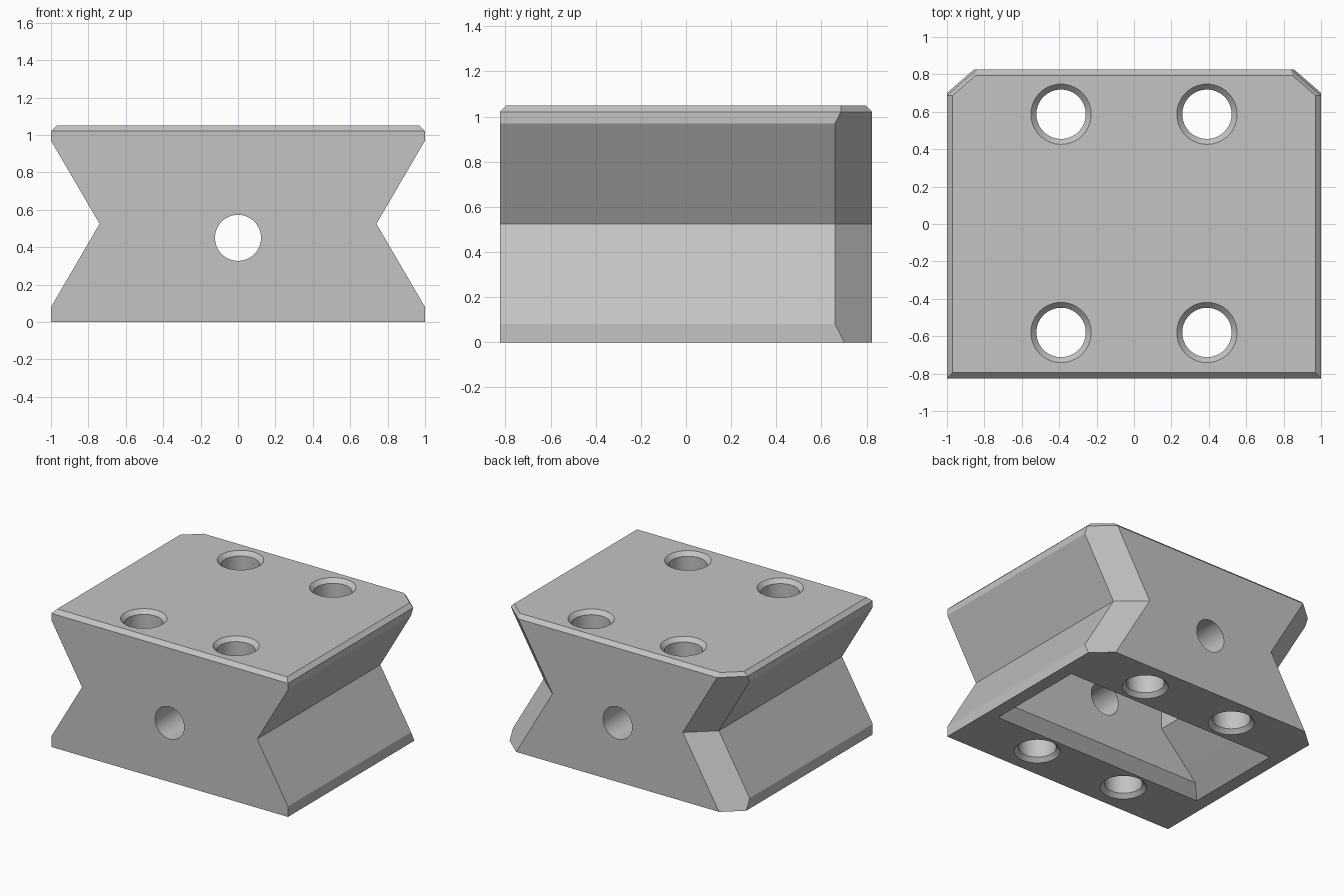
import bpy
import bmesh
from math import cos, sin, pi, radians

old = bpy.data.objects.get("Cube")
if old:
    bpy.data.objects.remove(old, do_unlink=True)

# One plain grey for the whole block
grey = bpy.data.materials.new("light_grey")
grey.use_nodes = True
colour = (0.55, 0.55, 0.55, 1)
grey.diffuse_color = colour
grey.node_tree.nodes["Principled BSDF"].inputs["Base Color"].default_value = colour

HALF_Y = 0.825
HEIGHT = 1.05
MID = 0.525      # height of the groove bottom
GROOVE_X = 0.74  # groove bottom distance from the centre
SLOPE = 0.26 / 0.445


def loft(name, rings):
    """Closed solid through rings of equal point count."""
    bm = bmesh.new()
    loops = [[bm.verts.new(p) for p in ring] for ring in rings]
    for a, b in zip(loops, loops[1:]):
        for i in range(len(a)):
            j = (i + 1) % len(a)
            bm.faces.new((a[i], a[j], b[j], b[i]))
    bm.faces.new(loops[0])
    bm.faces.new(loops[-1])
    bmesh.ops.recalc_face_normals(bm, faces=bm.faces)
    mesh = bpy.data.meshes.new(name)
    bm.to_mesh(mesh)
    bm.free()
    mesh.materials.append(grey)
    obj = bpy.data.objects.new(name, mesh)
    bpy.context.collection.objects.link(obj)
    return obj


def cut(target, cutter):
    """Subtract the cutter and throw it away."""
    cutter.hide_render = True
    mod = target.modifiers.new("cut", "BOOLEAN")
    mod.operation = "DIFFERENCE"
    mod.solver = "EXACT"
    mod.object = cutter
    bpy.context.view_layer.objects.active = target
    bpy.ops.object.modifier_apply(modifier=mod.name)
    bpy.data.objects.remove(cutter, do_unlink=True)


def circle(r, place, n=64):
    return [place(r * cos(2 * pi * i / n), r * sin(2 * pi * i / n)) for i in range(n)]


def rectangle(x, y, z):
    return [(x, y, z), (-x, y, z), (-x, -y, z), (x, -y, z)]


# Block with a V groove along each side
half = [(1, 0), (1, 0.08), (GROOVE_X, MID), (1, 0.97), (1, HEIGHT)]
profile = half + [(-x, z) for x, z in reversed(half)]
block = loft("grooved_block", [[(x, y, z) for x, z in profile] for y in (-HALF_Y, HALF_Y)])

# Chamfers on the two back corners, following the grooves
for side in (1, -1):
    rings = []
    for z in (MID - 0.7, MID, MID + 0.7):
        x = GROOVE_X + SLOPE * abs(z - MID)
        rings.append([(side * (x - 0.276), 0.9, z),
                      (side * (x + 0.46), 0.26, z),
                      (side * (x + 0.46), 0.9, z)])
    cut(block, loft("corner_cutter", rings))

# Narrow bevel around the top
bm = bmesh.new()
bm.from_mesh(block.data)
rim = [e for e in bm.edges
       if all(v.co.z > HEIGHT - 0.001 for v in e.verts)
       and any(f.normal.z < 0.9 for f in e.link_faces)]
bmesh.ops.bevel(bm, geom=rim, offset=0.03, segments=1, affect="EDGES")
bm.to_mesh(block.data)
bm.free()

# Pocket in the underside with sloping ends
cut(block, loft("pocket_cutter", [
    rectangle(0.92, 0.415, -0.02), rectangle(0.82, 0.315, 0.08),
    rectangle(0.515, 0.315, 0.4), rectangle(0.515, 0.315, 0.82)]))

# Four vertical holes, countersunk at both ends
for x in (-0.39, 0.39):
    for y in (-0.58, 0.587):
        ends = ((-0.03, 0.19), (0.03, 0.132), (HEIGHT - 0.03, 0.132), (HEIGHT + 0.03, 0.19))
        cut(block, loft("bolt_hole_cutter", [
            circle(r, lambda a, b: (x + a, y + b, z)) for z, r in ends]))

# Hole from front to back
cut(block, loft("cross_hole_cutter", [
    circle(0.123, lambda a, b: (a, y, 0.45 + b)) for y in (-1, 1)]))

# Smooth hole walls, crisp edges elsewhere
bpy.ops.object.select_all(action="DESELECT")
block.select_set(True)
bpy.context.view_layer.objects.active = block
bpy.ops.object.shade_smooth_by_angle(angle=radians(25))
